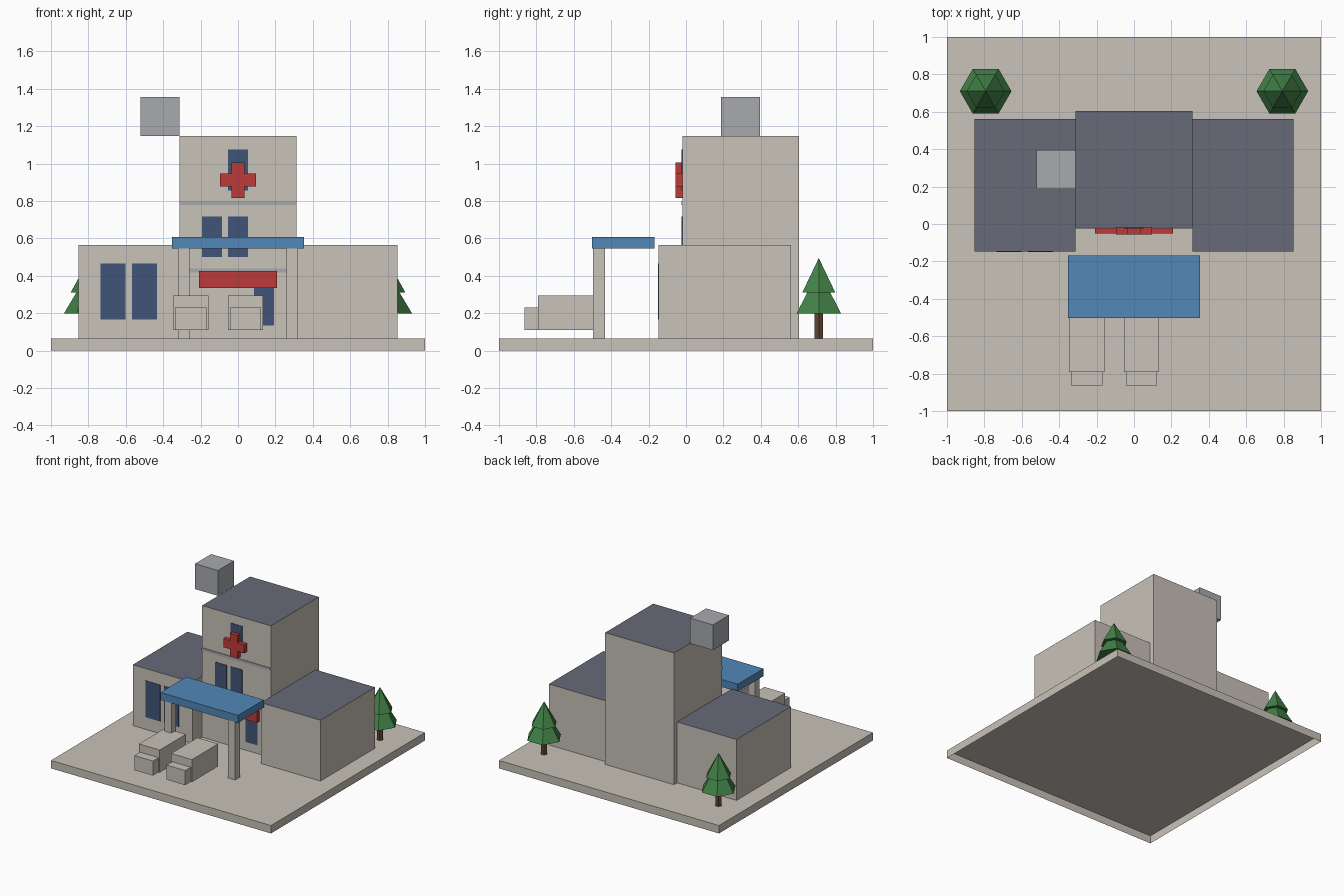
import bpy, bmesh, math
from mathutils import Vector, Matrix

cube = bpy.data.objects.get("Cube")
if cube:
    bpy.data.objects.remove(cube, do_unlink=True)


def material(name, rgb):
    """Flat material from 0-255 display values."""
    lin = [(c / 255 / 12.92) if c < 11 else ((c / 255 + 0.055) / 1.055) ** 2.4 for c in rgb]
    m = bpy.data.materials.new(name)
    m.use_nodes = True
    m.diffuse_color = (*lin, 1)
    bsdf = next(n for n in m.node_tree.nodes if n.type == 'BSDF_PRINCIPLED')
    bsdf.inputs["Base Color"].default_value = (*lin, 1)
    return m


CONCRETE = material("concrete", (200, 194, 184))
ROOF = material("slate_roof", (103, 107, 119))
GLASS = material("dark_blue_glass", (64, 85, 120))
BLUE = material("canopy_blue", (82, 135, 184))
METAL = material("grey_metal", (167, 170, 175))
RED = material("sign_red", (190, 59, 57))
GREEN = material("tree_green", (66, 130, 71))
BARK = material("bark_brown", (95, 71, 51))

GROUND = 0.065
TOWER_FRONT = -0.02
WING_FRONT = -0.147


def finish(name, bm, *mats):
    mesh = bpy.data.meshes.new(name)
    bm.to_mesh(mesh)
    bm.free()
    for m in mats:
        mesh.materials.append(m)
    obj = bpy.data.objects.new(name, mesh)
    bpy.context.collection.objects.link(obj)
    return obj


def box(name, x, y, z, mat, top=None, open_bottom=False):
    """Box from (min, max) ranges, with an optional top colour."""
    lo, hi = Vector((x[0], y[0], z[0])), Vector((x[1], y[1], z[1]))
    bm = bmesh.new()
    bmesh.ops.create_cube(bm, size=1, matrix=Matrix.Translation((lo + hi) / 2)
                          @ Matrix.Diagonal((*(hi - lo), 1)))
    bm.normal_update()
    if open_bottom:
        bmesh.ops.delete(bm, geom=[f for f in bm.faces if f.normal.z < -0.5], context='FACES')
    if top:
        for f in bm.faces:
            f.material_index = int(f.normal.z > 0.5)
    return finish(name, bm, mat, *([top] if top else []))


def around(centre, width):
    return (centre - width / 2, centre + width / 2)


def cone(name, x, y, z, r1, r2, mat):
    """Six-sided cone or column with corners pointing along x."""
    bm = bmesh.new()
    bmesh.ops.create_cone(bm, cap_ends=True, segments=6, radius1=r1, radius2=r2, depth=z[1] - z[0],
                          matrix=Matrix.Translation((x, y, sum(z) / 2))
                          @ Matrix.Rotation(math.pi / 2, 4, 'Z'))
    bmesh.ops.remove_doubles(bm, verts=bm.verts, dist=1e-5)
    return finish(name, bm, mat)


# Ground slab, hollow underneath
box("ground_slab", (-1, 1), (-1, 1), (0, GROUND), CONCRETE, open_bottom=True)

# Main building
box("tower", (-0.3125, 0.3125), (TOWER_FRONT, 0.603), (GROUND, 1.147), CONCRETE, top=ROOF)
for side, x in (("right", (-0.853, -0.3125)), ("left", (0.3125, 0.853))):
    box(side + "_wing", x, (WING_FRONT, 0.562), (GROUND, 0.565), CONCRETE, top=ROOF)

# Floor bands
for i, z in enumerate((0.428, 0.79)):
    box(f"floor_band_{i + 1}", (-0.3125, 0.3125), (TOWER_FRONT - 0.005, TOWER_FRONT),
        around(z, 0.022), METAL)


# Windows and door as thin plates
def window(name, x, width, z, wall):
    box(name, around(x, width), (wall - 0.004, wall), z, GLASS)


window("tower_window_low_right", -0.14, 0.107, (0.5, 0.717), TOWER_FRONT)
window("tower_window_low_left", 0, 0.107, (0.5, 0.717), TOWER_FRONT)
window("tower_window_top", 0, 0.107, (0.857, 1.075), TOWER_FRONT)
window("door", 0.14, 0.107, (0.135, 0.352), TOWER_FRONT)
for i, x in enumerate((-0.668, -0.5)):
    window(f"wing_window_{i + 1}", x, 0.132, (0.167, 0.466), WING_FRONT)

# Red sign board and cross
box("sign_board", (-0.208, 0.208), (-0.052, TOWER_FRONT), (0.335, 0.425), RED)
A, B = 0.095, 0.035
quarter = [(A, B), (B, B), (B, A)]
bm = bmesh.new()
outline = []
for turn in range(4):
    rot = Matrix.Rotation(turn * math.pi / 2, 2)
    for p in quarter:
        q = rot @ Vector(p)
        outline.append(bm.verts.new((q.x, -0.055, 0.912 + q.y)))
face = bm.faces.new(outline)
ext = bmesh.ops.extrude_face_region(bm, geom=[face])
bmesh.ops.translate(bm, vec=(0, TOWER_FRONT + 0.055, 0),
                    verts=[v for v in ext["geom"] if isinstance(v, bmesh.types.BMVert)])
bmesh.ops.recalc_face_normals(bm, faces=bm.faces)
finish("red_cross", bm, RED)

# Entrance canopy on two posts
box("canopy", (-0.3525, 0.3525), (-0.503, -0.168), (0.545, 0.607), BLUE)
for side, x in (("right", -0.29), ("left", 0.29)):
    box(side + "_canopy_post", around(x, 0.064), around(-0.465, 0.062), (GROUND, 0.545), CONCRETE)

# Roof unit
box("roof_unit", around(-0.418, 0.208), around(0.292, 0.208), (1.147, 1.355), METAL)

# Parked vans
for side, x in (("right", -0.253), ("left", 0.04)):
    box(side + "_van_body", around(x, 0.189), (-0.79, -0.45), (0.11, 0.295), CONCRETE)
    box(side + "_van_cab", around(x, 0.168), (-0.863, -0.79), (0.11, 0.23), CONCRETE)

# Trees behind the wings
for side, x in (("right", -0.793), ("left", 0.793)):
    cone(side + "_tree_trunk", x, 0.71, (GROUND, 0.21), 0.025, 0.025, BARK)
    cone(side + "_tree_lower", x, 0.71, (0.198, 0.43), 0.138, 0, GREEN)
    cone(side + "_tree_upper", x, 0.71, (0.31, 0.495), 0.102, 0, GREEN)
